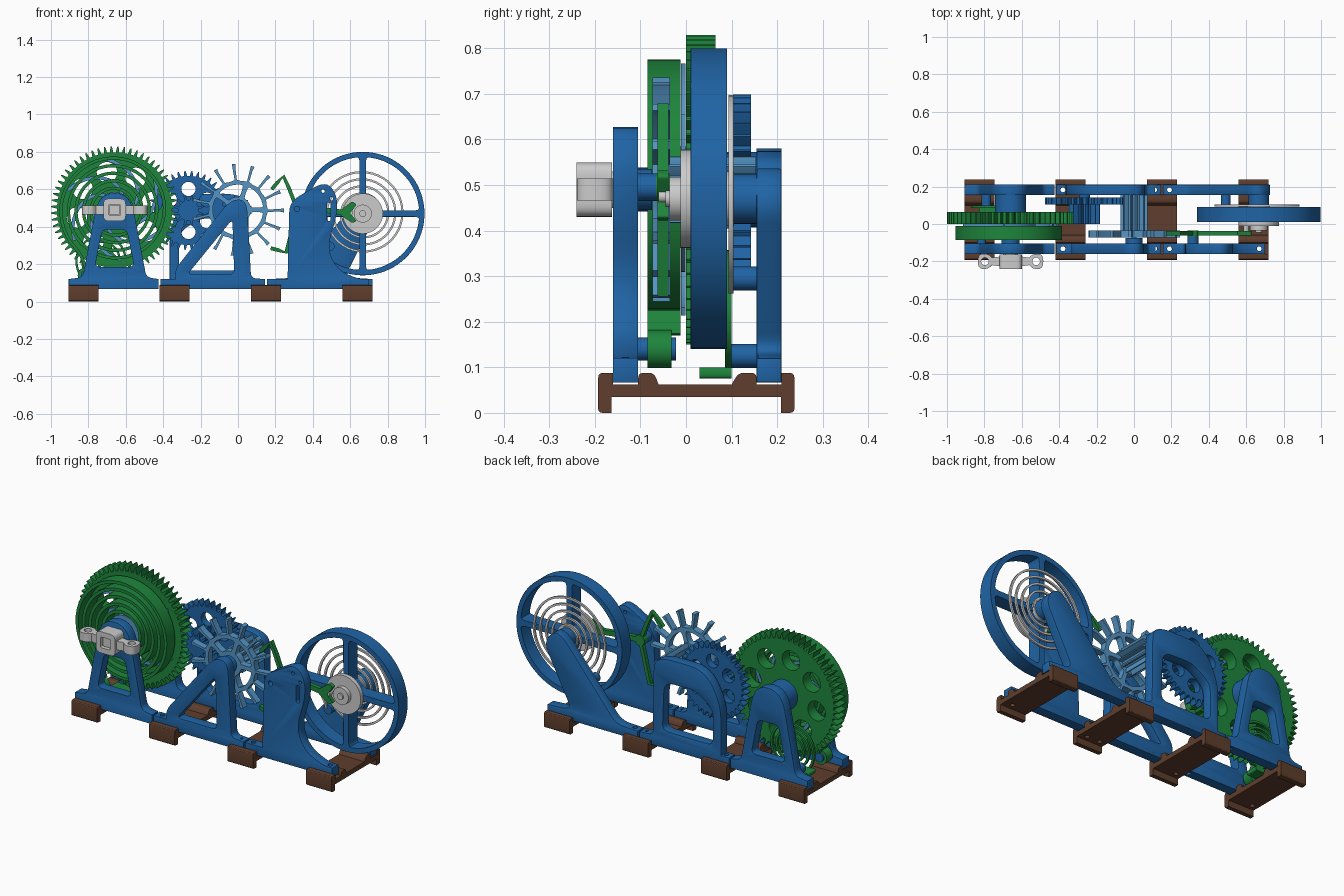
import bpy, bmesh
from math import sin, cos, pi, radians
from mathutils import Vector

if "Cube" in bpy.data.objects:
    bpy.data.objects.remove(bpy.data.objects["Cube"])

COL = {'blue': (.014, .127, .376, 1), 'green': (.013, .235, .045, 1),
       'light': (.09, .3, .56, 1), 'brown': (.114, .048, .026, 1)}
MATS = {}
for k, c in COL.items():
    MATS[k] = bpy.data.materials.new(k)
    MATS[k].diffuse_color = c


def finish(name, me, col):
    ob = bpy.data.objects.new(name, me)
    bpy.context.collection.objects.link(ob)
    me.materials.clear()
    if col:
        me.materials.append(MATS[col])
    return ob


def bake(ob):
    bpy.context.view_layer.update()
    me = bpy.data.meshes.new_from_object(ob.evaluated_get(bpy.context.evaluated_depsgraph_get()))
    ob.modifiers.clear()
    return me


def prism(name, loops, a, b, col=None, axis='y', bevel=0):
    """Extrude closed 2D loops (first = outline, others = holes) from a to b along an axis."""
    cu = bpy.data.curves.new(name, 'CURVE')
    cu.dimensions, cu.fill_mode, cu.extrude = '2D', 'BOTH', abs(b - a) / 2
    for lp in loops:
        s = cu.splines.new('POLY')
        s.points.add(len(lp) - 1)
        for p, q in zip(s.points, lp):
            p.co = (q[0], q[1], 0, 1)
        s.use_cyclic_u = True
    tmp = bpy.data.objects.new('tmp', cu)
    bpy.context.collection.objects.link(tmp)
    me = bake(tmp)
    bpy.data.objects.remove(tmp)
    m = (a + b) / 2
    bm = bmesh.new()
    bm.from_mesh(me)
    for v in bm.verts:
        x, y, z = v.co
        v.co = {'y': (x, m + z, y), 'x': (m + z, x, y), 'z': (x, y, m + z)}[axis]
    bmesh.ops.remove_doubles(bm, verts=bm.verts, dist=1e-5)
    bmesh.ops.recalc_face_normals(bm, faces=bm.faces)
    bm.to_mesh(me)
    bm.free()
    ob = finish(name, me, col)
    if bevel:
        md = ob.modifiers.new('bevel', 'BEVEL')
        md.width, md.segments, md.angle_limit = bevel, 2, radians(60)
    return ob


def strip(name, path, w, y0, y1, col=None):
    """Flat band of width w following an open xz path, y0..y1 deep."""
    bm = bmesh.new()
    P = [Vector(p) for p in path]
    prev = None
    for i, p in enumerate(P):
        t = (P[min(i + 1, len(P) - 1)] - P[max(i - 1, 0)]).normalized()
        n = Vector((-t.y, t.x)) * w / 2
        cur = [bm.verts.new((q.x, y, q.y)) for q, y in ((p + n, y0), (p - n, y0), (p - n, y1), (p + n, y1))]
        if prev:
            for k in range(4):
                bm.faces.new((prev[k], prev[k - 1], cur[k - 1], cur[k]))
        if i in (0, len(P) - 1):
            bm.faces.new(cur)
        prev = cur
    bmesh.ops.recalc_face_normals(bm, faces=bm.faces)
    me = bpy.data.meshes.new(name)
    bm.to_mesh(me)
    bm.free()
    return finish(name, me, col)


def pol(c, r, a):
    return (c[0] + r * cos(a), c[1] + r * sin(a))


def circ(c, r, n=40):
    return [pol(c, r, 2 * pi * i / n) for i in range(n)]


def rp(pts, s=6):
    """Polygon with rounded corners; third value of a point is its corner size."""
    out = []
    for i, p in enumerate(pts):
        c = Vector(p[:2])
        if len(p) < 3:
            out.append(c)
            continue
        u, v = [(Vector(q[:2]) - c) for q in (pts[i - 1], pts[(i + 1) % len(pts)])]
        A, B = [c + d.normalized() * min(p[2], d.length * .49) for d in (u, v)]
        out += [A * (1 - t) ** 2 + c * 2 * t * (1 - t) + B * t * t for t in [k / s for k in range(s + 1)]]
    return out


def sector(c, r0, r1, a0, a1, gap, n=8):
    """Opening between two spokes of a wheel, gap = half spoke width."""
    g0, g1 = gap / r0, gap / r1
    o = [pol(c, r1, a0 + g1 + (a1 - a0 - 2 * g1) * i / n) for i in range(n + 1)]
    q = [pol(c, r0, a1 - g0 - (a1 - a0 - 2 * g0) * i / 4) for i in range(5)]
    o[0], o[-1] = (*o[0], .03), (*o[-1], .03)
    q[0], q[-1] = (*q[0], .02), (*q[-1], .02)
    return rp(o + q, 4)


def gear(c, prof, n):
    """Repeat a tooth profile of (fraction of pitch, radius) n times."""
    return [pol(c, r, 2 * pi * (i + f) / n) for i in range(n) for f, r in prof]


def teeth(c, ro, ri, n):
    return gear(c, [(0, ri), (.22, ri), (.36, ro - .008), (.43, ro), (.57, ro), (.64, ro - .008), (.78, ri)], n)


def spiral(c, r0, r1, a0, a1, per=44):
    n = int(abs(a1 - a0) / (2 * pi) * per)
    return [pol(c, r0 + (r1 - r0) * i / n, a0 + (a1 - a0) * i / n) for i in range(n + 1)]


G, M, E, B, P = (-.66, .49), (-.265, .487), (0, .49), (.667, .47), (.315, .495)
FY, RY = (-.16, -.105), (.155, .21)

# feet
foot = rp([(-.193, 0, .01), (-.163, 0), (-.163, .035), (.208, .035), (.208, 0), (.238, 0, .01), (.238, .088, .012),
           (.21, .088), (.21, .062), (.155, .062), (.155, .088, .012), (.115, .088, .012), (.1, .062), (-.06, .062),
           (-.07, .088, .012), (-.105, .088, .012), (-.105, .062), (-.16, .062), (-.16, .088), (-.193, .088, .012)], 3)
drilled = [prism('foot', [foot], x - .08, x + .08, 'brown', 'x') for x in (-.825, -.34, .15, .64)]

# side frames, three modules each
tower = [rp([(-.905, .067), (-.425, .067), (-.425, .12), (-.49, .13, .03), (-.575, .58, .11), (-.745, .58, .11),
             (-.83, .13, .03), (-.905, .12)]),
         rp([(-.765, .185, .03), (-.555, .185, .03), (-.595, .385, .03), (-.725, .385, .03)])]
front_mid = [rp([(-.415, .067), (.145, .067), (.145, .12), (.07, .125, .03), (.047, .545, .07), (-.04, .545, .07),
                 (-.335, .175, .04), (-.335, .12), (-.415, .12)]),
             rp([(-.27, .145, .03), (-.02, .145, .03), (-.03, .44, .03)])]
front_end = [rp([(.155, .067), (.70, .067), (.70, .12), (.645, .12, .05), (.53, .17, .08), (.475, .29, .1),
                 (.53, .46, .08), (.53, .57, .05), (.47, .645, .07), (.275, .535, .06), (.265, .12), (.155, .12)]),
             circ((.315, .495), .014, 16), circ((.455, .59), .009, 12), circ((.5, .55), .009, 12),
             rp([(.475, .53, .012), (.495, .53, .012), (.495, .43, .012), (.475, .43, .012)])]
rear_mid = [rp([(-.415, .067), (.145, .067), (.145, .12), (.06, .125, .03), (.055, .545, .06), (-.02, .575, .05),
                (-.27, .575, .1), (-.365, .4, .08), (-.365, .12), (-.415, .12)]),
            rp([(-.315, .165, .04), (.0, .165, .04), (-.01, .44, .06), (-.2, .445, .04), (-.315, .37, .05)])]
rear_end = [rp([(.155, .067), (.72, .067), (.72, .12), (.57, .13, .05), (.745, .47, .06), (.655, .565, .1),
                (.29, .125, .05), (.155, .12)])]
for nm, lp, (a, b) in (('front_tower', tower, FY), ('front_middle_frame', front_mid, FY),
                       ('front_end_plate', front_end, FY), ('rear_tower', tower, RY),
                       ('rear_middle_frame', rear_mid, RY), ('rear_end_arm', rear_end, RY)):
    drilled.append(prism(nm, lp, a, b, 'blue', bevel=.006))

# vertical screw holes through frames and feet
cutters = [prism('screw_cutter', [circ((x, y), .013, 16)], -.1, .122, None, 'z')
           for x in (-.87, -.46, -.38, .11, .19, .67) for y in (-.1325, .1825)]
bpy.ops.object.select_all(action='DESELECT')
for c in cutters:
    c.select_set(True)
bpy.context.view_layer.objects.active = cutters[0]
bpy.ops.object.join()
cut = cutters[0]
cut.hide_render = True
for ob in drilled:
    md = ob.modifiers.new('holes', 'BOOLEAN')
    md.object, md.operation = cut, 'DIFFERENCE'
    ob.data = bake(ob)
bpy.data.objects.remove(cut)

# bosses and posts on the frames
for nm, c, r, a, b in (('front_tower_boss', G, .048, -.106, -.075), ('rear_tower_boss', G, .083, .065, .156),
                       ('spring_post', (-.815, .14), .025, -.106, -.022), ('click_post', (-.79, .125), .026, .095, .156),
                       ('escape_boss', E, .045, -.106, -.075), ('pallet_boss', P, .03, -.106, -.066),
                       ('balance_boss', B, .055, .105, .156), ('hairspring_stud', (.49, .295), .026, .1, .156),
                       ('middle_arbor', M, .03, .1, .156)):
    prism(nm, [circ(c, r)], a, b, 'blue')

# great wheel, its ratchet arms and hub
prism('great_wheel', [teeth(G, .34, .308, 60), circ(G, .02)] +
      [circ(pol(G, .205, pi / 4 * i + .2), .055, 28) for i in range(8)], 0, .065, 'green')
prism('great_wheel_hub', [circ(G, .095), circ(G, .045)], -.075, 0, 'light')
prism('winding_arbor', [circ(G, .04)], -.17, .16)
for i in range(6):
    strip('ratchet_arm', spiral(G, .085, .27, i * pi / 3, i * pi / 3 + 1.7, 48), .018, -.011, -.001, 'light')

# mainspring with its hooked outer end
sp = spiral(G, .1, .292, radians(-45), radians(-135 + 360 * 5))
strip('mainspring', sp + [(-.84, .245), (-.825, .21), (-.815, .172)], .017, -.085, -.012, 'green')
prism('mainspring_eye', [circ((-.815, .14), .042), circ((-.815, .14), .025)], -.085, -.032, 'green')

# click spring behind the great wheel
strip('click_spring', spiral((-.725, .22), .06, .142, 0, radians(360 * 2.6)), .012, .086, .1, 'green')
prism('click_foot', [rp([(-.83, .075, .01), (-.7, .075, .01), (-.7, .1, .01), (-.83, .1, .01)])], .03, .1, 'green')

# winding key
kx, ky = G[0], -.2
wing = lambda s: [rp([(kx + s * .03, ky - .03), (kx + s * .10, ky - .02), (kx + s * .12, ky - .04, .02),
                      (kx + s * .175, ky - .04, .04), (kx + s * .175, ky + .04, .04), (kx + s * .12, ky + .04, .02),
                      (kx + s * .10, ky + .02), (kx + s * .03, ky + .03)]), circ((kx + s * .137, ky), .02, 24)]
for s in (-1, 1):
    prism('key_wing', wing(s), G[1] - .024, G[1] + .024, None, 'z', .008)
sq = lambda h, r: rp([(G[0] + a * h, G[1] + b * h, r) for a, b in ((-1, -1), (1, -1), (1, 1), (-1, 1))])
prism('key_socket', [sq(.06, .03), sq(.03, .006)], -.24, -.162, None, 'y', .006)
prism('arbor_square', [sq(.026, .004)], -.225, -.165)

# middle wheel and pinion
prism('middle_wheel', [teeth(M, .212, .185, 36)] +
      [circ(pol(M, .115, pi / 3 * i + pi / 6), .038, 24) for i in range(6)], .103, .143, 'blue')
prism('middle_pinion', [teeth(M, .085, .055, 12)], 0, .103, 'blue')

# escape wheel and pinion
prism('escape_wheel', [gear(E, [(-.16, .16), (-.1, .222), (-.13, .246), (.07, .246), (.02, .16), (.42, .155)], 15)] +
      [sector(E, .07, .135, 2 * pi * i / 5, 2 * pi * (i + 1) / 5, .012) for i in range(5)], -.073, -.035, 'light')
prism('escape_pinion', [teeth(E, .075, .05, 12)], -.036, .154, 'light')
prism('escape_arbor', [circ(E, .014, 20)], -.15, .2, 'light')

# pallet fork
strip('pallet_upper', [(.18, .6), (.21, .635), (.243, .67), (.275, .6), (.315, .495)], .02, -.062, -.038, 'green')
strip('pallet_lower', [(.175, .285), (.215, .275), (.257, .262), (.28, .35), (.315, .495)], .02, -.062, -.038, 'green')
strip('pallet_lever', [P, (.45, .49), (.575, .475)], .028, -.062, -.038, 'green')
prism('pallet_hub', [circ(P, .03)], -.068, -.035, 'green')
prism('fork', [rp([(.55, .46), (.61, .42, .01), (.635, .43, .01), (.6, .472), (.635, .52, .01), (.61, .535, .01),
                   (.55, .49)])], -.062, -.038, 'green')

# balance wheel, roller and hairspring
prism('balance_wheel', [circ(B, .33, 96)] +
      [sector(B, .06, .302, pi / 2 * i, pi / 2 * (i + 1), .017, 16) for i in range(4)], .01, .09, 'blue', bevel=.006)
prism('balance_roller', [circ(B, .108, 48)], -.012, .012)
prism('safety_roller', [circ(B, .048)], -.036, -.01)
prism('impulse_pin', [circ((.6, .475), .014, 20)], -.06, -.01)
prism('balance_staff', [circ(B, .018, 20)], -.045, .2)
prism('hairspring_collet', [circ(B, .06)], .088, .105)
hs = spiral(B, .06, .235, 0, radians(360 * 4 + 215))
strip('hairspring', hs + [(.485, .3)], .011, .093, .104)

bpy.ops.object.select_all(action='SELECT')
bpy.context.view_layer.objects.active = bpy.context.scene.objects[0]
bpy.ops.object.shade_smooth_by_angle(angle=radians(32))

for m in bpy.data.materials:
    if m.users and not m.is_grease_pencil:
        m.use_nodes = True
        m.node_tree.nodes["Principled BSDF"].inputs["Base Color"].default_value = m.diffuse_color
